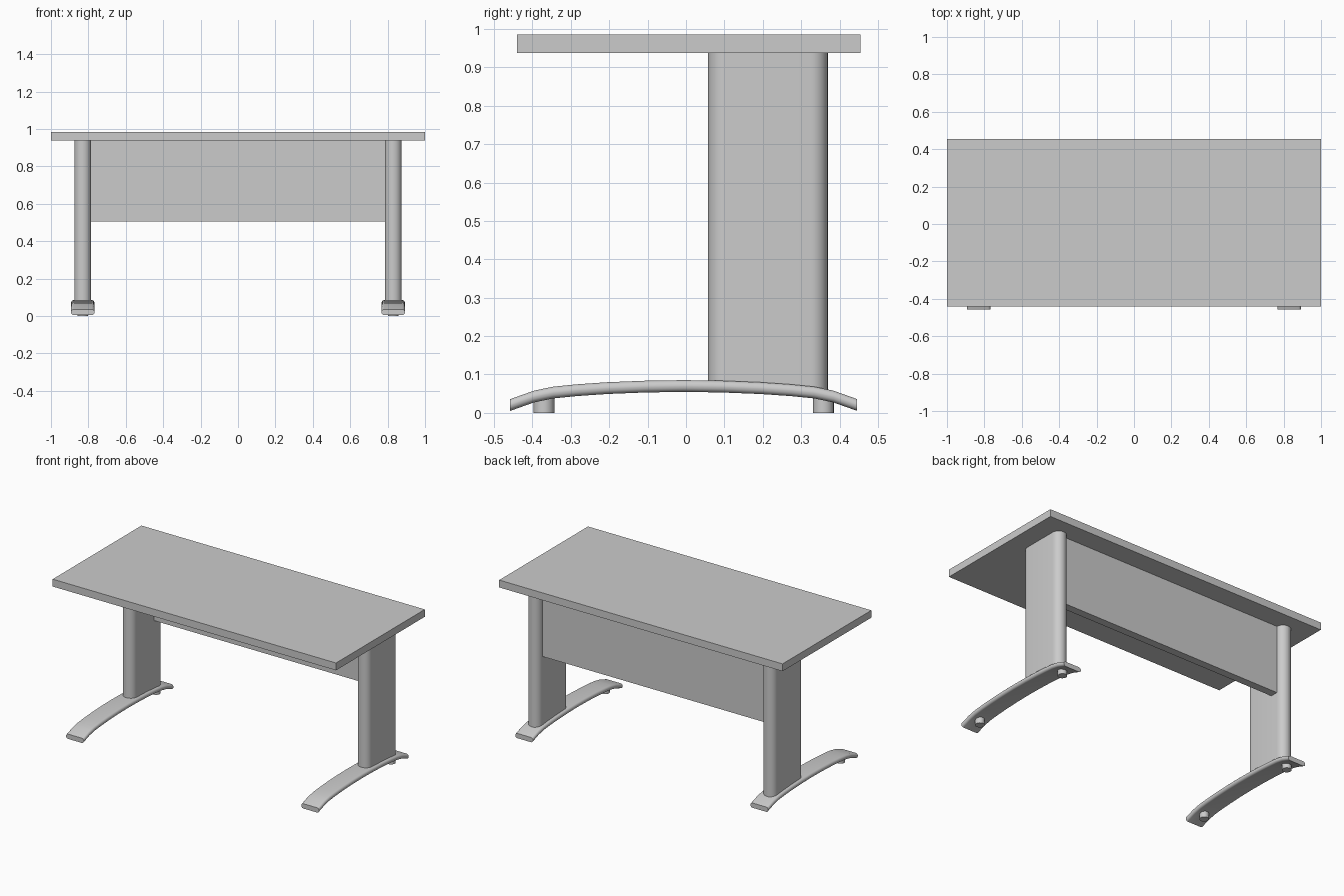
import bpy, bmesh, math

if "Cube" in bpy.data.objects:
    bpy.data.objects.remove(bpy.data.objects["Cube"])

LEG_X = 0.83


def make_object(name, bm, mirror=False, smooth=False):
    bmesh.ops.recalc_face_normals(bm, faces=bm.faces)
    mesh = bpy.data.meshes.new(name)
    bm.to_mesh(mesh)
    bm.free()
    ob = bpy.data.objects.new(name, mesh)
    bpy.context.collection.objects.link(ob)
    if smooth:
        bpy.ops.object.select_all(action='DESELECT')
        ob.select_set(True)
        bpy.context.view_layer.objects.active = ob
        bpy.ops.object.shade_smooth_by_angle(angle=math.radians(35))
    if mirror:
        ob.modifiers.new("Mirror", 'MIRROR').use_axis[0] = True
    return ob


def loft(name, rings, **kw):
    """Skin a list of closed rings and cap both ends."""
    bm = bmesh.new()
    vs = [[bm.verts.new(p) for p in ring] for ring in rings]
    n = len(vs[0])
    for a, b in zip(vs, vs[1:]):
        for i in range(n):
            bm.faces.new((a[i], a[(i + 1) % n], b[(i + 1) % n], b[i]))
    bm.faces.new(vs[0])
    bm.faces.new(vs[-1])
    return make_object(name, bm, **kw)


def rounded_rect(hu, hv, r, seg):
    pts = []
    for k, (su, sv) in enumerate([(1, 1), (-1, 1), (-1, -1), (1, -1)]):
        for i in range(seg + 1):
            a = math.pi / 2 * (k + i / seg)
            pts.append((su * (hu - r) + r * math.cos(a),
                        sv * (hv - r) + r * math.sin(a)))
    return pts


def box(name, x0, x1, y0, y1, z0, z1):
    ring = [(x0, y0), (x1, y0), (x1, y1), (x0, y1)]
    return loft(name, [[(x, y, z) for x, y in ring] for z in (z0, z1)])


# Table top and modesty panel
box("table_top", -1, 1, -0.44, 0.455, 0.938, 0.985)
box("modesty_panel", -0.79, 0.79, 0.275, 0.325, 0.505, 0.938)

# Columns with rounded front and back
section = rounded_rect(0.045, 0.156, 0.0445, 8)
loft("leg_column", [[(LEG_X + u, 0.2135 + v, z) for u, v in section]
                    for z in (0.058, 0.938)], mirror=True, smooth=True)

# Arched feet: rounded bar swept along a shallow arch
half = [(0.0, 0.070), (0.1, 0.0685), (0.2, 0.0645), (0.28, 0.059),
        (0.34, 0.053), (0.39, 0.0425), (0.452, 0.0205)]
path = [(-y, z) for y, z in reversed(half[1:])] + half
bar = rounded_rect(0.0625, 0.0153, 0.0145, 5)
loft("arched_foot", [[(LEG_X + u, y - 0.006, z + v) for u, v in bar]
                     for y, z in path], mirror=True, smooth=True)

# Levelling pads under the feet
for name, y in (("front_pad", -0.37), ("rear_pad", 0.358)):
    circle = [(LEG_X + 0.027 * math.cos(math.tau * i / 24),
               y + 0.027 * math.sin(math.tau * i / 24)) for i in range(24)]
    loft(name, [[(px, py, z) for px, py in circle] for z in (0, 0.045)],
         mirror=True, smooth=True)
